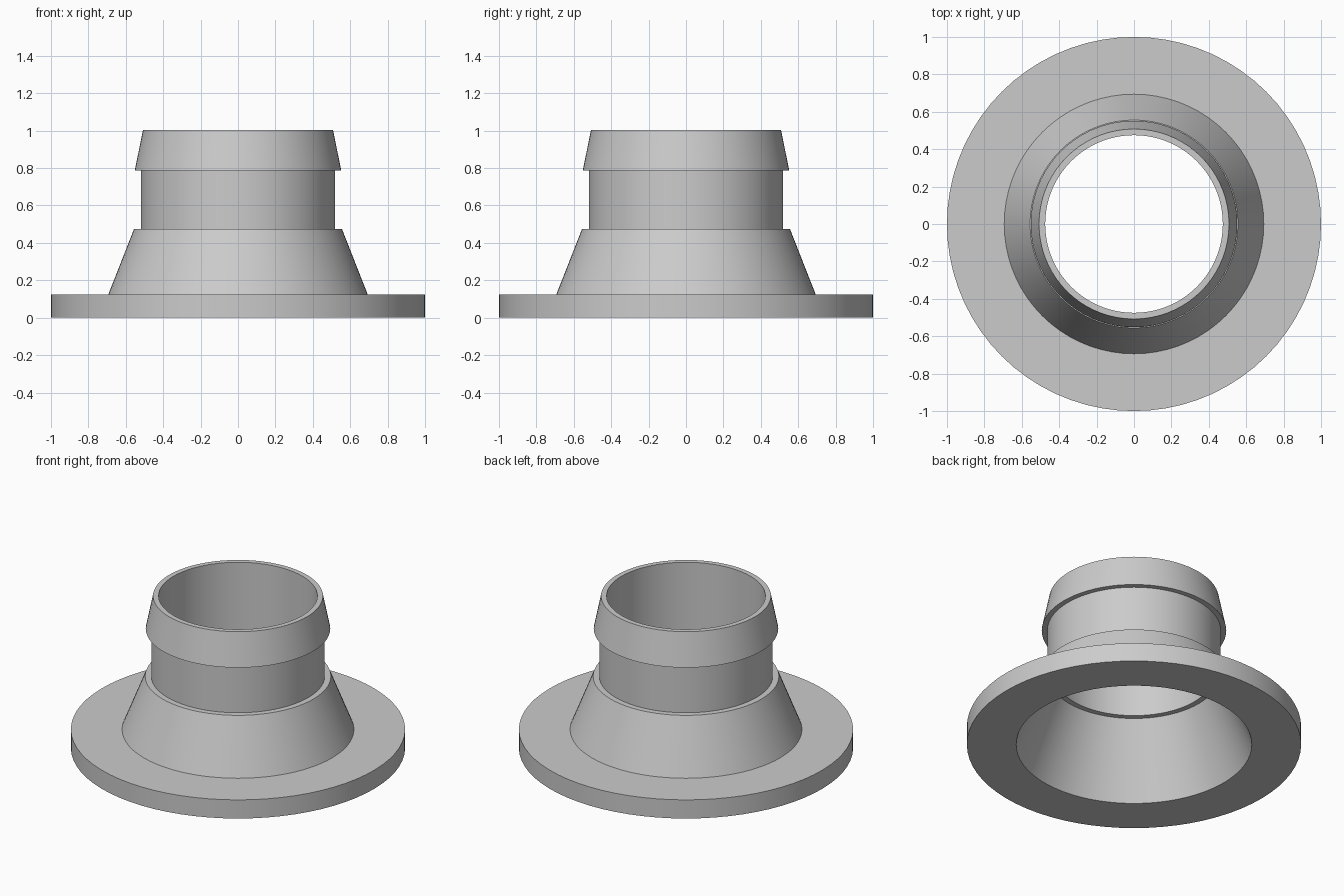
import bpy, bmesh, math

if "Cube" in bpy.data.objects:
    bpy.data.objects.remove(bpy.data.objects["Cube"])

SEGMENTS = 72

# Single plain grey finish
grey = bpy.data.materials.new("light_grey")
grey.diffuse_color = (0.6, 0.6, 0.6, 1.0)
grey.use_nodes = True
grey.node_tree.nodes["Principled BSDF"].inputs["Base Color"].default_value = grey.diffuse_color


def lathe(name, profile):
    """Revolve a closed (radius, z) profile around the z axis."""
    bm = bmesh.new()
    rings = []
    for i in range(SEGMENTS):
        a = 2 * math.pi * i / SEGMENTS
        rings.append([bm.verts.new((r * math.cos(a), r * math.sin(a), z)) for r, z in profile])
    n = len(profile)
    for i in range(SEGMENTS):
        a, b = rings[i], rings[(i + 1) % SEGMENTS]
        for j in range(n):
            k = (j + 1) % n
            bm.faces.new((a[j], b[j], b[k], a[k]))
    bmesh.ops.recalc_face_normals(bm, faces=bm.faces)
    mesh = bpy.data.meshes.new(name)
    bm.to_mesh(mesh)
    bm.free()
    mesh.materials.append(grey)
    obj = bpy.data.objects.new(name, mesh)
    bpy.context.collection.objects.link(obj)
    bpy.ops.object.select_all(action='DESELECT')
    obj.select_set(True)
    bpy.context.view_layer.objects.active = obj
    bpy.ops.object.shade_smooth_by_angle(angle=math.radians(20))
    return obj


# One continuous hollow body: flange, cone, neck and barbed lip
lathe("flanged_hose_adapter", [
    (0.705, 0.0), (1.0, 0.0), (1.0, 0.123),      # flange underside and rim
    (0.694, 0.123), (0.556, 0.474),              # outer cone
    (0.519, 0.474), (0.519, 0.787),              # shoulder and neck
    (0.552, 0.787), (0.508, 1.004),              # barb
    (0.475, 1.004), (0.475, 0.474),              # top lip and bore
    (0.51, 0.474),                               # inner ledge, closing into the cone
])
